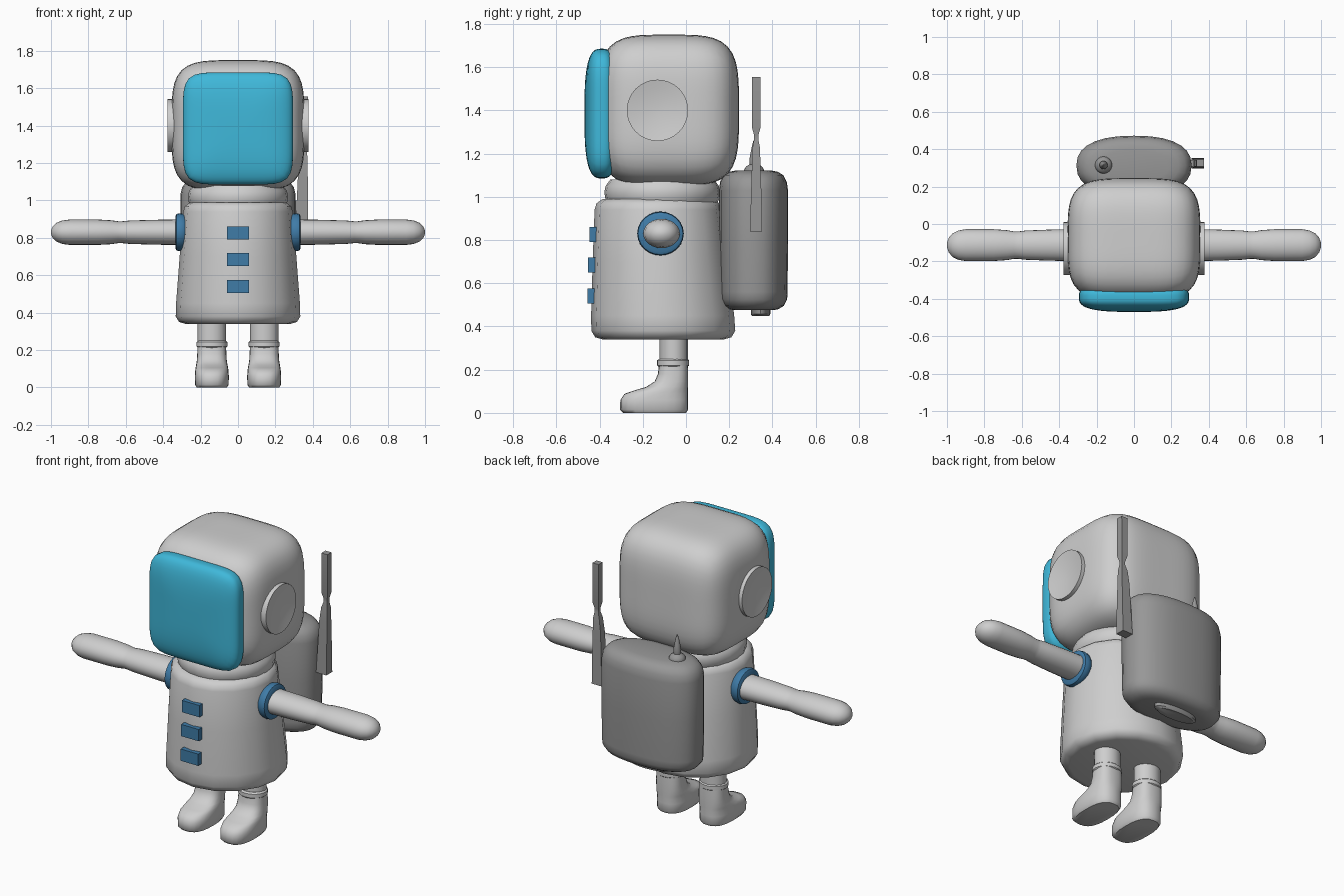
import bpy, bmesh, math
from mathutils import Vector

cube = bpy.data.objects.get("Cube")
if cube:
    bpy.data.objects.remove(cube, do_unlink=True)


def material(name, r, g, b):
    m = bpy.data.materials.new(name)
    m.use_nodes = True
    m.diffuse_color = (r, g, b, 1)
    m.node_tree.nodes["Principled BSDF"].inputs["Base Color"].default_value = (r, g, b, 1)
    return m


SUIT = material("suit_light_grey", 0.62, 0.62, 0.62)
PACK = material("pack_grey", 0.31, 0.31, 0.31)
VISOR = material("visor_cyan", 0.05, 0.48, 0.70)
TRIM = material("trim_blue", 0.05, 0.20, 0.39)


def finish(bm, name, mat, angle=35):
    bmesh.ops.recalc_face_normals(bm, faces=bm.faces)
    mesh = bpy.data.meshes.new(name)
    bm.to_mesh(mesh)
    bm.free()
    obj = bpy.data.objects.new(name, mesh)
    bpy.context.collection.objects.link(obj)
    mesh.materials.append(mat)
    bpy.ops.object.select_all(action="DESELECT")
    obj.select_set(True)
    bpy.context.view_layer.objects.active = obj
    bpy.ops.object.shade_smooth_by_angle(angle=math.radians(angle))
    return obj


def loft(name, mat, rings, n=24, p=2, phase=0.0, place=Vector, angle=35):
    """Skin superellipse rings (height, centre u, centre v, radius u, radius v)."""
    bm = bmesh.new()
    loops = []
    for h, cu, cv, ru, rv in rings:
        loop = []
        for i in range(n):
            t = phase + 2 * math.pi * i / n
            c, s = math.cos(t), math.sin(t)
            u = cu + ru * math.copysign(abs(c) ** (2 / p), c)
            v = cv + rv * math.copysign(abs(s) ** (2 / p), s)
            loop.append(bm.verts.new(place((u, v, h))))
        loops.append(loop)
    for a, b in zip(loops, loops[1:]):
        for i in range(n):
            j = (i + 1) % n
            bm.faces.new((a[i], a[j], b[j], b[i]))
    bm.faces.new(loops[0])
    bm.faces.new(loops[-1])
    return finish(bm, name, mat, angle)


def rounded_block(name, mat, centre, half, p, q):
    """Subdivided cube pushed out to a rounded box; p rounds x-z, q rounds depth."""
    bm = bmesh.new()
    bmesh.ops.create_cube(bm, size=2)
    bmesh.ops.subdivide_edges(bm, edges=bm.edges, cuts=15, use_grid_fill=True)
    for v in bm.verts:
        x, y, z = (math.tan(c * math.pi / 4) for c in v.co)
        outline = (abs(x) ** p + abs(z) ** p) ** (1 / p)
        d = (outline ** q + abs(y) ** q) ** (1 / q)
        v.co = Vector(centre) + Vector((x * half[0], y * half[1], z * half[2])) / d
    return finish(bm, name, mat, 60)


# Helmet and visor
rounded_block("helmet", SUIT, (0, -0.08, 1.4), (0.355, 0.325, 0.35), 4.2, 4)
rounded_block("visor", VISOR, (0, -0.39, 1.385), (0.295, 0.08, 0.3), 6, 3)

# Neck ring
loft("neck_ring", SUIT, [(z, 0, -0.11, r, r) for z, r in (
    (0.95, 0.24), (0.985, 0.262), (1.02, 0.268), (1.05, 0.262), (1.08, 0.24))])

# Torso
loft("torso", SUIT, [(z, 0, y, r, r) for z, y, r in (
    (0.34, -0.105, 0.28), (0.35, -0.105, 0.315), (0.38, -0.105, 0.333),
    (0.45, -0.108, 0.331), (0.7, -0.12, 0.312), (0.94, -0.13, 0.293),
    (0.97, -0.13, 0.284), (0.99, -0.13, 0.255))], n=16, angle=50)

# Chest buttons
for i, (z, y) in enumerate(((0.825, -0.446), (0.685, -0.453), (0.54, -0.457))):
    loft(f"chest_button_{i + 1}", TRIM, [(z + dz, 0, y + 0.03, 0.058, 0.03)
         for dz in (-0.035, 0.035)], n=4, p=100, phase=math.pi / 4)

for side, label in ((1, "left"), (-1, "right")):
    # Rings on the arms and ears run outwards along x
    def outward(c):
        return Vector((side * c[2], c[1], c[0]))

    # Ear dishes
    loft(f"{label}_ear_dish", SUIT, [(x, 1.4, -0.132, r, r) for x, r in (
        (0.31, 0.142), (0.376, 0.142), (0.368, 0.1), (0.362, 0.05), (0.36, 0.01))],
        n=32, place=outward)

    # Shoulder rings
    loft(f"{label}_shoulder_ring", TRIM, [(x, 0.83, -0.118, r * 0.94, r) for x, r in (
        (0.27, 0.09), (0.29, 0.104), (0.312, 0.108), (0.328, 0.104), (0.335, 0.09))],
        place=outward)

    # Arms
    loft(f"{label}_arm", SUIT, [(x, 0.83, -0.113, r * 0.8, r) for x, r in (
        (0.28, 0.086), (0.45, 0.083), (0.58, 0.078), (0.62, 0.073), (0.64, 0.073),
        (0.68, 0.08), (0.75, 0.085), (0.9, 0.085), (0.94, 0.078), (0.97, 0.063),
        (0.99, 0.04), (1.0, 0.012))], place=outward, angle=60)

    # Legs and cuffs
    x = side * 0.14
    loft(f"{label}_leg", SUIT, [(z, x, -0.057, 0.076, 0.066) for z in (0.18, 0.42)], n=16)
    loft(f"{label}_boot_cuff", SUIT, [(z, x, -0.06, r + 0.008, r) for z, r in (
        (0.212, 0.066), (0.22, 0.075), (0.242, 0.075), (0.25, 0.066))], n=20)

    # Boots: height, toe y, heel y, half width
    loft(f"{label}_boot", SUIT, [(z, x, (a + b) / 2, w, (b - a) / 2) for z, a, b, w in (
        (0, -0.29, 0, 0.08), (0.015, -0.305, 0.01, 0.09), (0.06, -0.304, 0.01, 0.091),
        (0.088, -0.285, 0.01, 0.089), (0.105, -0.235, 0.01, 0.087),
        (0.12, -0.185, 0.01, 0.084), (0.145, -0.145, 0.01, 0.08),
        (0.18, -0.13, 0.01, 0.078), (0.22, -0.125, 0.009, 0.076))], p=2.6, angle=50)

# Backpack: height and inset from the full outline
loft("backpack", PACK, [(z, 0, 0.312, 0.308 - 1.5 * d, 0.16 - d) for z, d in (
    (0.475, 0.07), (0.48, 0.045), (0.495, 0.02), (0.525, 0.004), (0.56, 0.002),
    (0.8, 0), (1.03, 0), (1.07, 0.006), (1.1, 0.022), (1.115, 0.046), (1.122, 0.08))],
    n=28, p=2.4, angle=50)
loft("backpack_vent", PACK, [(z, 0, 0.345, 0.14 * s, 0.045 * s) for z, s in (
    (0.5, 1), (0.457, 1), (0.448, 0.88))])

# Small beacon on top of the pack
loft("beacon", PACK, [(z, -0.163, 0.315, r, r) for z, r in (
    (1.1, 0.046), (1.125, 0.046), (1.14, 0.037), (1.15, 0.02), (1.17, 0.022),
    (1.2, 0.017), (1.24, 0.009), (1.26, 0.003))], n=16, angle=50)

# Antenna bar and its bracket
square = dict(n=4, p=100, phase=math.pi / 4)
loft("antenna", PACK, [(z, x, 0.325, rx, ry) for z, x, rx, ry in (
    (0.84, 0.34, 0.034, 0.028), (0.95, 0.343, 0.031, 0.026), (1.15, 0.347, 0.026, 0.02),
    (1.23, 0.352, 0.02, 0.017), (1.265, 0.355, 0.012, 0.01), (1.285, 0.355, 0.012, 0.01),
    (1.32, 0.355, 0.02, 0.02), (1.555, 0.355, 0.02, 0.019))], **square)
loft("antenna_bracket", PACK, [(z, 0.3, 0.325, 0.035, 0.018) for z in (0.86, 1.0)], **square)
